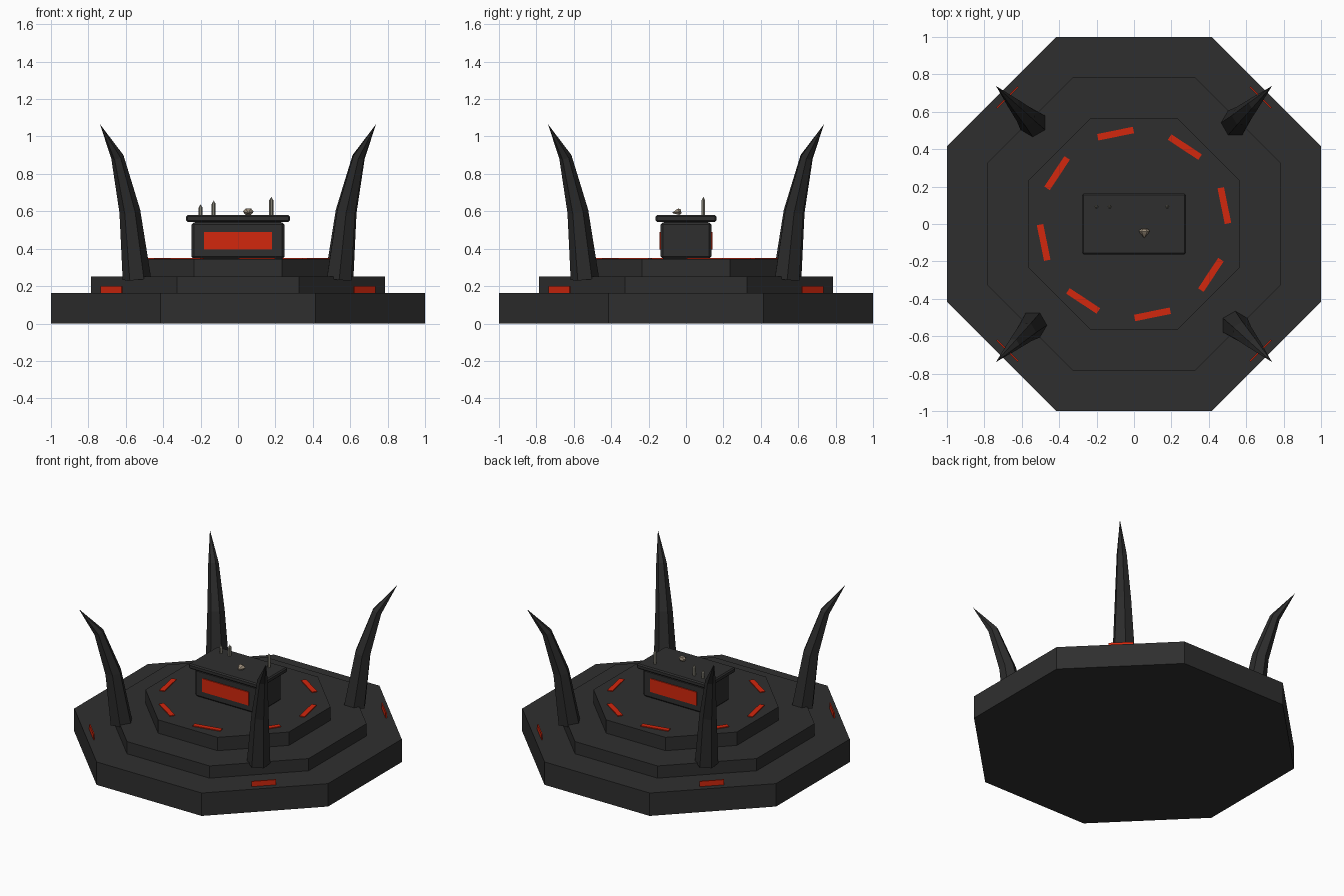
import bpy, bmesh
from math import radians, cos, sin, pi, atan2
from mathutils import Vector, Matrix

old = bpy.data.objects.get("Cube")
if old:
    bpy.data.objects.remove(old, do_unlink=True)


def material(name, rgb):
    m = bpy.data.materials.new(name)
    m.use_nodes = True
    m.diffuse_color = (*rgb, 1)
    m.node_tree.nodes["Principled BSDF"].inputs["Base Color"].default_value = (*rgb, 1)
    return m


STONE = material("dark stone", (0.028, 0.028, 0.028))
SPIKE = material("spike stone", (0.025, 0.025, 0.025))
RED = material("glowing red", (0.65, 0.02, 0.004))
WAX = material("old wax", (0.22, 0.21, 0.17))
BONE = material("bone", (0.32, 0.26, 0.19))


def finish(name, bm, mat):
    bmesh.ops.recalc_face_normals(bm, faces=bm.faces)
    mesh = bpy.data.meshes.new(name)
    bm.to_mesh(mesh)
    bm.free()
    mesh.materials.append(mat)
    ob = bpy.data.objects.new(name, mesh)
    bpy.context.scene.collection.objects.link(ob)
    return ob


def box(name, size, centre, mat, angle=0, bevel=0):
    bm = bmesh.new()
    bmesh.ops.create_cube(bm, size=1)
    bmesh.ops.scale(bm, vec=size, verts=bm.verts)
    if bevel:
        bmesh.ops.bevel(bm, geom=bm.edges[:], offset=bevel, segments=1, affect='EDGES')
    bm.transform(Matrix.Translation(centre) @ Matrix.Rotation(angle, 4, 'Z'))
    return finish(name, bm, mat)


def loft(name, rings, sides, mat, turn=0):
    """Skin rings given as (centre, radius, tilt about y); radius 0 makes a point."""
    bm = bmesh.new()
    loops = []
    for centre, r, tilt in rings:
        rot = Matrix.Rotation(tilt, 3, 'Y')
        count = sides if r else 1
        loops.append([bm.verts.new(Vector(centre) + rot @ Vector(
            (r * cos(turn + 2 * pi * i / sides), r * sin(turn + 2 * pi * i / sides), 0)))
            for i in range(count)])
    for a, b in zip(loops, loops[1:]):
        for i in range(sides):
            j = (i + 1) % sides
            if len(b) == 1:
                bm.faces.new((a[i], a[j], b[0]))
            else:
                bm.faces.new((a[i], a[j], b[j], b[i]))
    bm.faces.new(loops[0][::-1])
    if len(loops[-1]) > 1:
        bm.faces.new(loops[-1])
    return finish(name, bm, mat)


# Stepped octagonal platform
for name, half, z0, z1 in (("lower_step", 1.0, 0, 0.163),
                           ("middle_step", 0.785, 0.163, 0.25),
                           ("upper_step", 0.565, 0.25, 0.345)):
    r = half / cos(pi / 8)
    loft(name, [((0, 0, z0), r, 0), ((0, 0, z1), r, 0)], 8, STONE, pi / 8)

# Ring of glowing strips on the upper step
for k in range(8):
    a = radians(11.5 + 45 * k)
    box(f"floor_strip_{k + 1}", (0.035, 0.195, 0.008),
        (0.493 * cos(a), 0.493 * sin(a), 0.347), RED, a)

# Curved corner spikes, each with a glowing plate near the rim
path = [(0.765, 0.24, 0.076), (0.818, 0.6, 0.056), (0.912, 0.89, 0.034), (1.043, 1.065, 0)]
rings = []
for i, (d, z, r) in enumerate(path):
    p, q = path[max(i - 1, 0)], path[min(i + 1, len(path) - 1)]
    rings.append(((d, 0, z), r, atan2(q[0] - p[0], q[1] - p[1])))
for k in range(4):
    a = radians(45 + 90 * k)
    spike = loft(f"corner_spike_{k + 1}", rings, 6, SPIKE, radians(15))
    spike.data.transform(Matrix.Rotation(a, 4, 'Z'))
    box(f"rim_plate_{k + 1}", (0.008, 0.16, 0.037),
        (0.957 * cos(a), 0.957 * sin(a), 0.182), RED, a)

# Altar body, neck and slab
box("altar_body", (0.495, 0.27, 0.195), (0, 0, 0.4425), STONE, bevel=0.012)
box("altar_neck", (0.46, 0.235, 0.03), (0, 0, 0.54), STONE)
box("altar_slab", (0.555, 0.325, 0.035), (0, 0, 0.5615), STONE, bevel=0.008)
for name, side in (("front_panel", -1), ("back_panel", 1)):
    box(name, (0.365, 0.009, 0.095), (0, side * 0.1375, 0.443), RED)

# Candles with pointed tops
for k, (x, top) in enumerate(((-0.2, 0.637), (-0.13, 0.657), (0.178, 0.677))):
    loft(f"candle_{k + 1}", [((x, 0.093, 0.578), 0.011, 0),
                             ((x, 0.093, top - 0.018), 0.011, 0),
                             ((x, 0.093, top), 0, 0)], 6, WAX)

# Small skull-like bone with a tapering snout
skull = loft("bone_skull", [((0, 0, 0), 0.014, 0), ((0, 0, 0.012), 0.024, 0),
                            ((0, 0, 0.024), 0.018, 0), ((0, 0, 0.05), 0, 0)], 6, BONE)
skull.data.transform(Matrix.Translation((0.055, -0.026, 0.6))
                     @ Matrix.Rotation(radians(100), 4, 'X')
                     @ Matrix.Diagonal((1.2, 0.85, 1, 1)))
